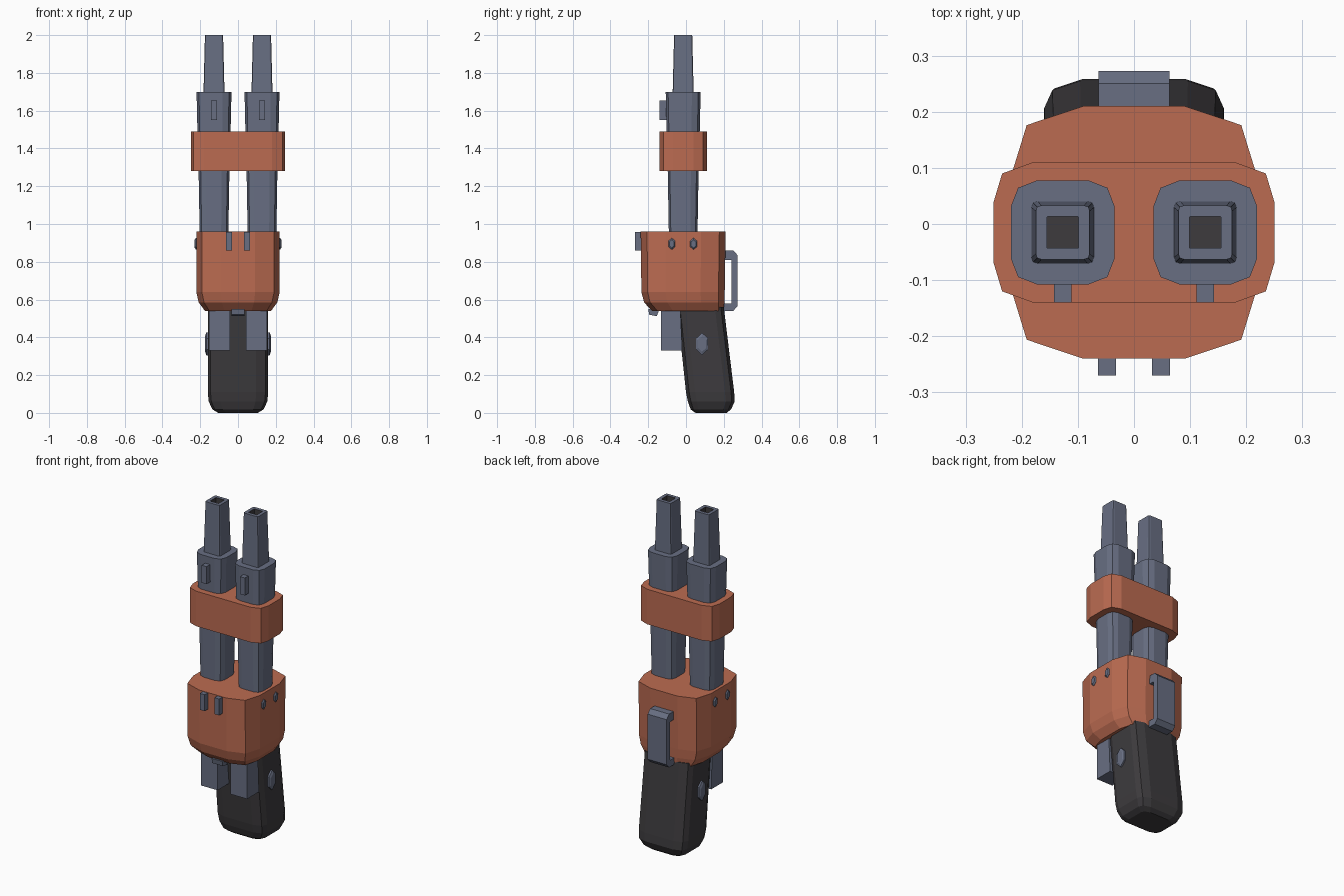
import bpy, bmesh, math

if "Cube" in bpy.data.objects:
    bpy.data.objects.remove(bpy.data.objects["Cube"])

def mat(name, col):
    m = bpy.data.materials.new(name)
    m.diffuse_color = (*col, 1)
    m.use_nodes = True
    m.node_tree.nodes["Principled BSDF"].inputs["Base Color"].default_value = m.diffuse_color
    return m

ORANGE = mat("copper orange", (0.50, 0.148, 0.083))
GREY = mat("steel grey", (0.138, 0.158, 0.226))
DARK = mat("dark rubber", (0.047, 0.044, 0.048))

SOFT = [(1, 0.5), (0.86, 0.86), (0.5, 1)]
TIGHT = [(1, 0.8), (0.95, 0.95), (0.8, 1)]
SQUARE = [(1, 0.97), (0.99, 0.99), (0.97, 1)]

def ring(z, cx, hx, y0, y1, corner):
    """Twelve-point section: one corner mirrored into four quadrants."""
    cy, hy = (y0 + y1) / 2, (y1 - y0) / 2
    pts = []
    for sx, sy, rev in ((1, 1, 0), (-1, 1, 1), (-1, -1, 0), (1, -1, 1)):
        for u, v in (corner[::-1] if rev else corner):
            pts.append((cx + sx * hx * u, cy + sy * hy * v, z))
    return pts

def finish(name, bm, mats):
    bmesh.ops.recalc_face_normals(bm, faces=bm.faces[:])
    me = bpy.data.meshes.new(name)
    bm.to_mesh(me)
    bm.free()
    for m in mats:
        me.materials.append(m)
    ob = bpy.data.objects.new(name, me)
    bpy.context.collection.objects.link(ob)
    return ob

def loft(name, rings, mats, second_from=99):
    """Skin closed sections; bands from index second_from use the second material."""
    bm = bmesh.new()
    rows = [[bm.verts.new(p) for p in r] for r in rings]
    n = len(rows[0])
    for k in range(len(rows) - 1):
        for i in range(n):
            j = (i + 1) % n
            f = bm.faces.new((rows[k][i], rows[k][j], rows[k + 1][j], rows[k + 1][i]))
            f.material_index = int(k >= second_from)
    bm.faces.new(rows[0][::-1])
    f = bm.faces.new(rows[-1])
    f.material_index = int(second_from < 99)
    return finish(name, bm, mats)

def prism(name, yz, x0, x1, m):
    """Extrude a y-z profile along x."""
    return loft(name, [[(x, y, z) for y, z in yz] for x in (x0, x1)], [m])

def box(name, x0, x1, y0, y1, z0, z1, m):
    return prism(name, [(y0, z0), (y1, z0), (y1, z1), (y0, z1)], x0, x1, m)

def bolt(name, s, y, z, w, h, x0, x1):
    """Long hexagonal bolt head with a chamfered outer face."""
    hexa = [(0, 1), (1, 0.5), (1, -0.5), (0, -1), (-1, -0.5), (-1, 0.5)]
    rows = [[(s * x, y + a * w * k, z + b * h * k) for a, b in hexa]
            for x, k in ((x0, 1), (x1 - 0.006, 1), (x1, 0.7))]
    loft(name, rows, [GREY])

# Main housing
HOUSE = [(1, 0.42), (0.865, 0.85), (0.41, 1)]
loft("housing", [ring(0.54, 0, 0.175, -0.18, 0.20, HOUSE),
                 ring(0.585, 0, 0.208, -0.222, 0.203, HOUSE),
                 ring(0.64, 0, 0.221, -0.236, 0.205, HOUSE),
                 ring(0.96, 0, 0.221, -0.24, 0.21, HOUSE)], [ORANGE])

# Barrel clamp band
BAND = [(1, 0.44), (0.94, 0.84), (0.72, 1)]
loft("clamp_band", [ring(z, 0, 0.25, -0.14, 0.11, BAND) for z in (1.28, 1.49)], [ORANGE])

# Grip, leaning back towards the bottom
def grip_ring(z, hx, y0, y1):
    return ring(z, 0, hx, y0, y1, [(1, 0.62), (0.91, 0.87), (0.6, 1)])
loft("grip", [grip_ring(0.0, 0.105, 0.05, 0.215),
              grip_ring(0.018, 0.135, 0.025, 0.238),
              grip_ring(0.06, 0.155, 0.010, 0.258),
              grip_ring(0.11, 0.16, 0.0, 0.255),
              grip_ring(0.56, 0.158, -0.048, 0.2)], [DARK])

# Rear bracket
prism("rear_bracket", [(0.19, 0.86), (0.25, 0.86), (0.273, 0.835), (0.273, 0.565),
                       (0.25, 0.54), (0.19, 0.54), (0.19, 0.58), (0.24, 0.58),
                       (0.24, 0.81), (0.19, 0.81)], -0.063, 0.063, GREY)

# Small stop ahead of the triggers
prism("front_stop", [(-0.2, 0.55), (-0.195, 0.52), (-0.155, 0.512), (-0.14, 0.55)],
      -0.035, 0.035, GREY)

for s, side in ((-1, "left"), (1, "right")):
    cx, cy = s * 0.127, -0.015

    def sq(z, h, corner):
        return ring(z, cx, h, cy - h, cy + h, corner)
    # Barrel: lower tube, collar, muzzle with open bore
    loft(side + "_barrel", [sq(0.9, 0.075, SOFT), sq(1.30, 0.082, SOFT)], [GREY])
    loft(side + "_collar", [sq(1.28, 0.083, SOFT), sq(1.70, 0.0925, SOFT)], [GREY])
    loft(side + "_muzzle", [sq(1.68, 0.056, TIGHT), sq(2.0, 0.048, TIGHT),
                            sq(2.0, 0.028, SQUARE), sq(1.96, 0.028, SQUARE)],
         [GREY, DARK], 2)
    # Sight block
    box(side + "_sight", cx - 0.016, cx + 0.016, -0.14, -0.09, 1.55, 1.655, GREY)
    # Tab on the housing front
    box(side + "_front_tab", s * 0.048 - 0.016, s * 0.048 + 0.016,
        -0.27, -0.22, 0.86, 0.958, GREY)
    # Trigger
    a, b = sorted((s * 0.043, s * 0.153))
    prism(side + "_trigger", [(-0.132, 0.55), (-0.132, 0.33), (-0.02, 0.33), (-0.03, 0.55)],
          a, b, GREY)
    # Bolts
    for i, y in enumerate((-0.075, 0.04)):
        bolt(f"{side}_housing_bolt_{i + 1}", s, y, 0.895, 0.018, 0.031, 0.2, 0.229)
    bolt(side + "_grip_bolt", s, 0.085, 0.365, 0.031, 0.06, 0.14, 0.174)
